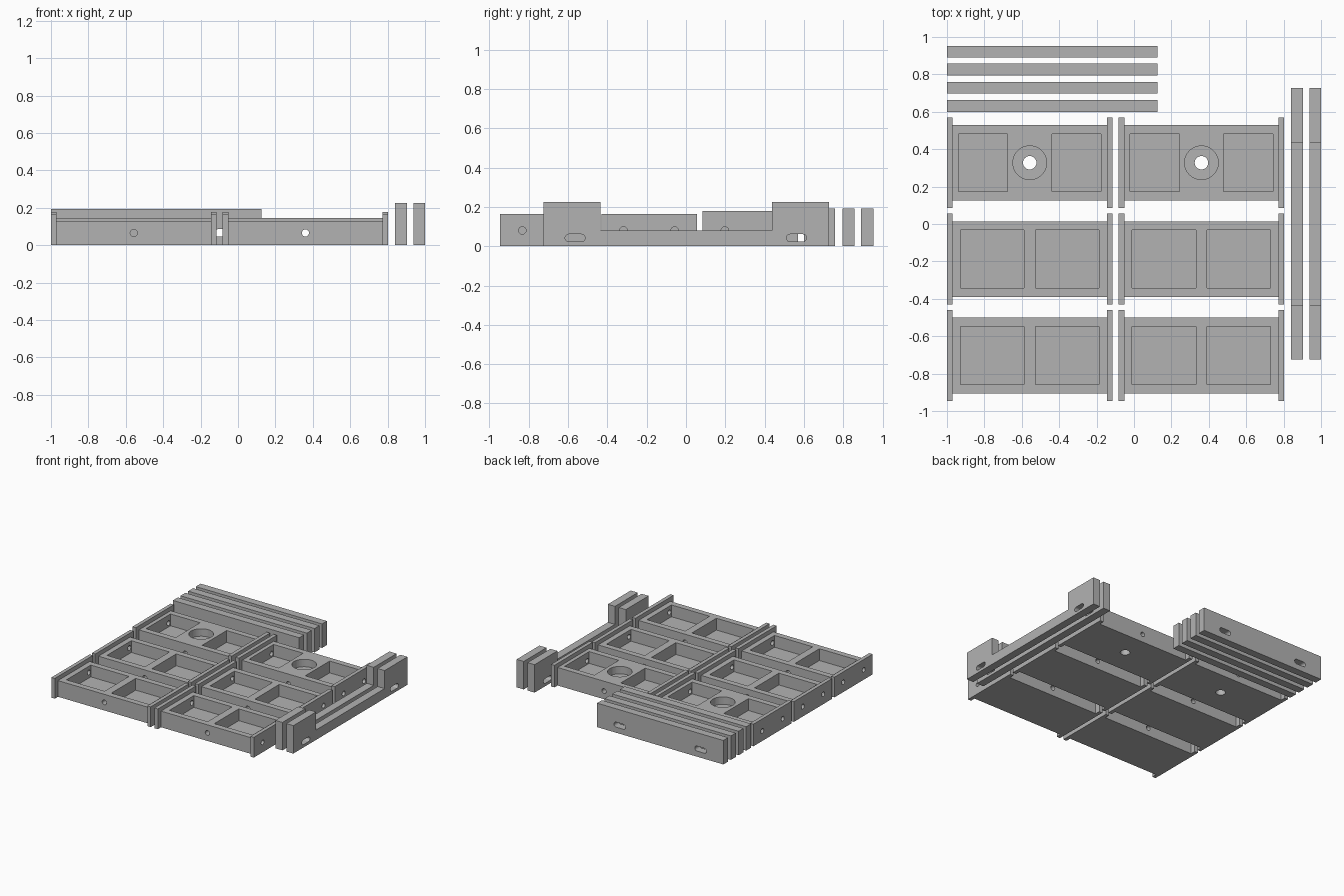
import bpy, bmesh, math
from mathutils import Matrix

cube = bpy.data.objects.get("Cube")
if cube:
    bpy.data.objects.remove(cube, do_unlink=True)

grey = bpy.data.materials.new("plain_grey")
grey.use_nodes = True
colour = (0.45, 0.45, 0.45, 1)
grey.diffuse_color = colour
grey.node_tree.nodes["Principled BSDF"].inputs["Base Color"].default_value = colour


def make(name, bm):
    mesh = bpy.data.meshes.new(name)
    bmesh.ops.recalc_face_normals(bm, faces=bm.faces)
    bm.to_mesh(mesh)
    bm.free()
    mesh.materials.append(grey)
    obj = bpy.data.objects.new(name, mesh)
    bpy.context.collection.objects.link(obj)
    return obj


def prism(name, points, axis, start, end):
    """Extrude a 2D outline along an axis (x: outline in y,z; y: x,z; z: x,y)."""
    place = {"x": lambda a, b, d: (d, a, b),
             "y": lambda a, b, d: (a, d, b),
             "z": lambda a, b, d: (a, b, d)}[axis]
    bm = bmesh.new()
    face = bm.faces.new([bm.verts.new(place(a, b, start)) for a, b in points])
    new = bmesh.ops.extrude_face_region(bm, geom=[face])["geom"]
    shift = place(0, 0, end - start)
    bmesh.ops.translate(bm, vec=shift, verts=[v for v in new if isinstance(v, bmesh.types.BMVert)])
    return make(name, bm)


def box(name, x0, x1, y0, y1, z0, z1):
    return prism(name, [(x0, y0), (x1, y0), (x1, y1), (x0, y1)], "z", z0, z1)


def slot(a, b, radius, half=0.0, steps=16):
    """Round outline, stretched sideways when half is above zero."""
    pts = []
    for side in (1, -1):
        for i in range(steps + 1):
            t = math.pi * (i / steps - 0.5)
            pts.append((a + side * (half + radius * math.cos(t)), b + side * radius * math.sin(t)))
    return [p for i, p in enumerate(pts) if math.dist(p, pts[i - 1]) > 1e-5]


def combine(target, tool, operation="DIFFERENCE"):
    """Apply one boolean and discard the tool."""
    mod = target.modifiers.new("cut", "BOOLEAN")
    mod.operation = operation
    mod.solver = "EXACT"
    mod.object = tool
    bpy.context.view_layer.update()
    graph = bpy.context.evaluated_depsgraph_get()
    mesh = bpy.data.meshes.new_from_object(target.evaluated_get(graph))
    target.modifiers.clear()
    target.data = mesh
    bpy.data.objects.remove(tool, do_unlink=True)


def tray(name, cx, cy, body_h, plate_h, inner, outer, bolted):
    half, plate_t = 0.4425, 0.03
    body = box(name, cx - half + 0.015, cx + half - 0.015, cy - 0.202, cy + 0.202, 0, body_h)
    # end plates
    for s in (-1, 1):
        xs = sorted((cx + s * half, cx + s * (half - plate_t)))
        combine(body, box("plate", *xs, cy - 0.243, cy + 0.243, 0, plate_h), "UNION")
    # pockets and the bolt holes through the end walls
    for s in (-1, 1):
        xs = sorted((cx + s * inner, cx + s * outer))
        combine(body, box("pocket", *xs, cy - 0.155, cy + 0.155, body_h - 0.095, 0.3))
        for t in (-1, 1):
            ends = sorted((cx + s * (outer - 0.03), cx + s * (half + 0.05)))
            combine(body, prism("hole", slot(cy + t * 0.13, 0.08, 0.019), "x", *ends))
    # bolt hole running front to back through the middle web
    combine(body, prism("hole", slot(cx, 0.065, 0.019), "y", cy - 0.3, cy + 0.3))
    # stepped hole from the top
    if bolted:
        combine(body, prism("recess", slot(cx, cy, 0.09, steps=24), "z", body_h - 0.06, 0.3))
        combine(body, prism("hole", slot(cx, cy, 0.036), "z", -0.1, 0.3))


# two columns of three trays
for side, cx in (("right", -0.5575), ("left", 0.3605)):
    tray(side + "_back_tray", cx, 0.3275, 0.145, 0.178, 0.118, 0.382, True)
    tray(side + "_middle_tray", cx, -0.188, 0.13, 0.163, 0.03, 0.37, False)
    tray(side + "_front_tray", cx, -0.703, 0.13, 0.163, 0.03, 0.37, False)

# long rails with raised ends
for i, x in enumerate((0.84, 0.937)):
    outline = [(-0.724, 0), (0.727, 0), (0.727, 0.225), (0.437, 0.225),
               (0.437, 0.08), (-0.434, 0.08), (-0.434, 0.225), (-0.724, 0.225)]
    rail = prism(f"side_rail_{i + 1}", outline, "x", x, x + 0.063)
    for y in (-0.564, 0.562):
        combine(rail, prism("slot", slot(y, 0.042, 0.019, 0.032), "x", x - 0.1, x + 0.2))

# row of slats at the back
for i, y in enumerate((0.6, 0.697, 0.795, 0.891)):
    slat = box(f"back_slat_{i + 1}", -1, 0.125, y, y + 0.062, 0, 0.193)
    for s in (-1, 1):
        combine(slat, prism("slot", slot(-0.4375 + s * 0.36, 0.065, 0.02, 0.032), "y", y - 0.1, y + 0.2))
